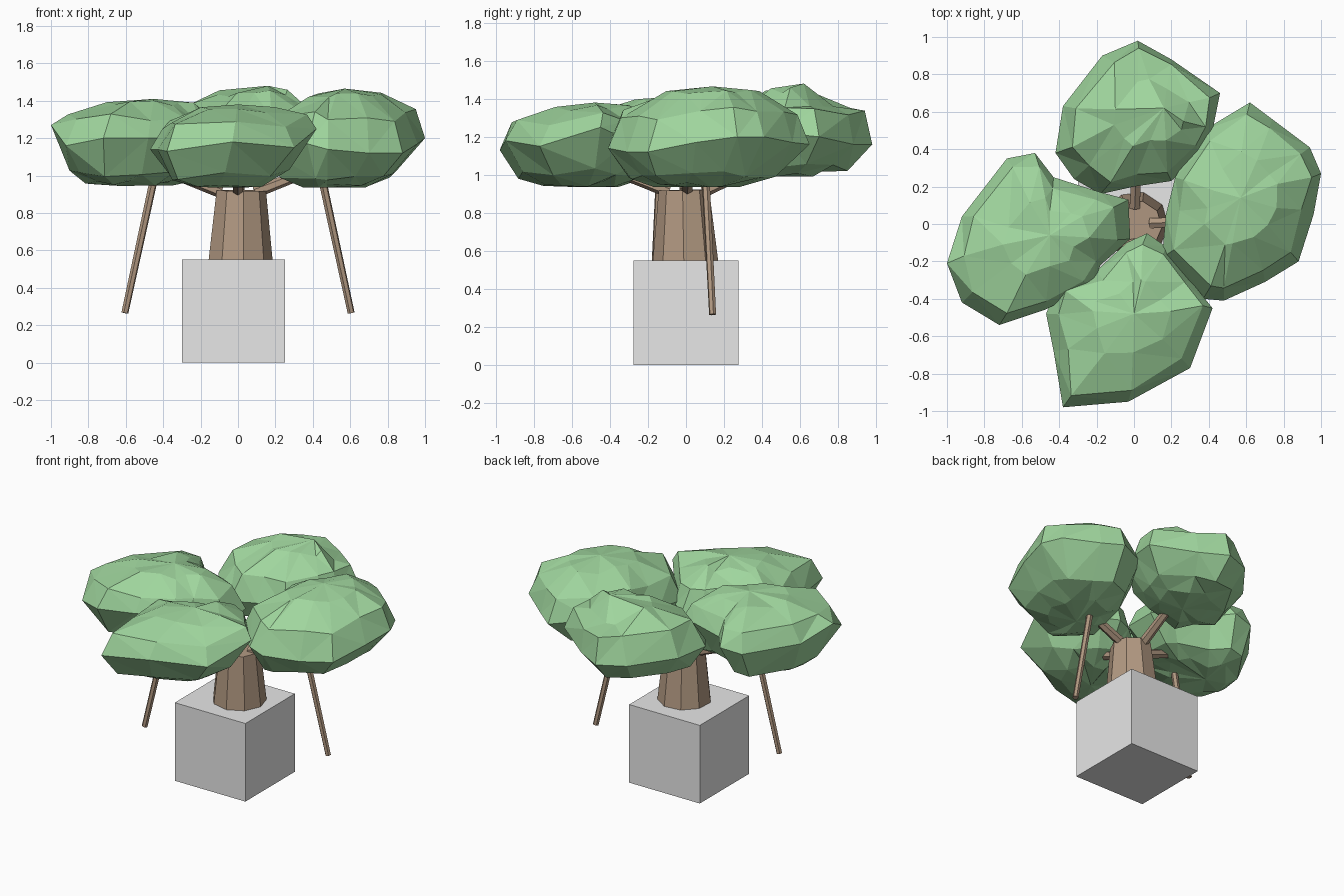
import bpy, bmesh, math, random
from mathutils import Vector

if "Cube" in bpy.data.objects:
    bpy.data.objects.remove(bpy.data.objects["Cube"])

random.seed(4)


def material(name, rgb):
    m = bpy.data.materials.new(name)
    m.diffuse_color = (*rgb, 1)
    m.use_nodes = True
    m.node_tree.nodes["Principled BSDF"].inputs["Base Color"].default_value = m.diffuse_color
    return m


LEAF = material("leaf green", (0.35, 0.67, 0.34))
BARK = material("bark brown", (0.44, 0.315, 0.22))
STONE = material("block grey", (0.80, 0.80, 0.80))


def finish(name, bm, mat):
    bmesh.ops.recalc_face_normals(bm, faces=bm.faces[:])
    me = bpy.data.meshes.new(name)
    bm.to_mesh(me)
    bm.free()
    me.materials.append(mat)
    ob = bpy.data.objects.new(name, me)
    bpy.context.collection.objects.link(ob)
    return ob


def rod(name, a, b, r1, r2, sides):
    """Tapered flat-sided rod from a to b."""
    a, b = Vector(a), Vector(b)
    bm = bmesh.new()
    bmesh.ops.create_cone(bm, cap_ends=True, segments=sides,
                          radius1=r1, radius2=r2, depth=(b - a).length)
    ob = finish(name, bm, BARK)
    ob.location = (a + b) / 2
    ob.rotation_euler = (b - a).to_track_quat('Z', 'Y').to_euler()
    return ob


def clump(name, outline, peak, base, inset=0.3, step_y=9, step_z=9):
    """Faceted leaf mass: rim rings closing towards a peak and a base point.
    Behind step_y the top is held down to step_z."""
    peak, base = Vector(peak), Vector(base)
    # target point, share of the way inward, share of the height change
    steps = [(base, 0.3 + inset, 0.95), (base, inset, 0.74), (base, 0, 0),
             (peak, 0.15, 0.53), (peak, 0.55, 0.88)]
    bm = bmesh.new()
    rings = []
    for target, t, f in steps:
        ring = []
        for p in outline:
            p = Vector(p)
            q = p.lerp(target, t)
            q.z = p.z + (target.z - p.z) * f
            if t:
                q += Vector([random.uniform(-0.018, 0.018) for _ in range(3)])
            q.z = min(max(q.z, base.z), peak.z)
            if q.y > step_y:
                q.z = min(q.z, step_z)
            ring.append(bm.verts.new(q))
        rings.append(ring)
    n = len(outline)
    for lo, hi in zip(rings, rings[1:]):
        for i in range(n):
            j = (i + 1) % n
            bm.faces.new((lo[i], lo[j], hi[j], hi[i]))
    for ring, tip in ((rings[0], base), (rings[-1], peak)):
        v = bm.verts.new(tip)
        for i in range(n):
            bm.faces.new((ring[i], ring[(i + 1) % n], v))
    bmesh.ops.triangulate(bm, faces=bm.faces[:], quad_method='BEAUTY')
    return finish(name, bm, LEAF)


# Square block under the trunk
bm = bmesh.new()
bmesh.ops.create_cube(bm, size=0.55)
block = finish("base_block", bm, STONE)
block.location = (-0.025, 0, 0.275)

# Trunk
trunk = rod("trunk", (0.01, 0, 0.5), (0.015, -0.01, 0.92), 0.18, 0.135, 9)

# Branches into each leaf mass
for side, end in (("left", (-0.45, -0.02, 1.05)), ("right", (0.45, 0.02, 1.05)),
                  ("front", (0, -0.45, 1.05)), ("back", (0.02, 0.45, 1.08))):
    start = (0.2 * end[0], 0.2 * end[1], 0.91)
    rod(side + "_branch", start, end, 0.032, 0.026, 6)

# Hanging props on opposite sides
rod("right_prop", (0.605, 0.14, 0.265), (0.435, 0.1, 1.05), 0.019, 0.022, 6)
rod("left_prop", (-0.605, -0.175, 0.265), (-0.435, -0.135, 1.05), 0.019, 0.022, 6)

# Leaf masses
clump("left_foliage",
      [(-1.0, -0.21, 1.27), (-0.92, 0.04, 1.2), (-0.68, 0.35, 1.18), (-0.53, 0.38, 1.2),
       (-0.43, 0.25, 1.2), (-0.18, 0.17, 1.2), (-0.03, 0.13, 1.13), (-0.02, -0.08, 1.12),
       (-0.18, -0.22, 1.16), (-0.22, -0.33, 1.2), (-0.48, -0.46, 1.2),
       (-0.72, -0.54, 1.2), (-0.92, -0.42, 1.16)],
      (-0.45, -0.06, 1.41), (-0.64, -0.05, 0.945), 0.24)
clump("right_foliage",
      [(0.15, -0.18, 1.14), (0.17, 0.05, 1.17), (0.22, 0.25, 1.2), (0.37, 0.5, 1.2),
       (0.62, 0.65, 1.16), (0.74, 0.56, 1.17), (0.94, 0.41, 1.2), (1.0, 0.27, 1.2),
       (0.96, 0.05, 1.17), (0.88, -0.2, 1.12), (0.7, -0.31, 1.12), (0.48, -0.41, 1.14),
       (0.37, -0.4, 1.17)],
      (0.57, 0.14, 1.465), (0.48, 0.0, 0.935), 0.28)
clump("front_foliage",
      [(-0.47, -0.48, 1.14), (-0.43, -0.68, 1.14), (-0.38, -0.98, 1.13), (-0.03, -0.95, 1.18),
       (0.3, -0.77, 1.15), (0.42, -0.45, 1.25), (0.3, -0.3, 1.18), (0.17, -0.12, 1.13),
       (0.07, -0.05, 1.12), (-0.04, -0.1, 1.12), (-0.2, -0.25, 1.15), (-0.42, -0.35, 1.18)],
      (0.0, -0.48, 1.38), (-0.12, -0.57, 0.935), 0.28)
clump("back_foliage",
      [(-0.42, 0.38, 1.18), (-0.38, 0.63, 1.18), (-0.17, 0.9, 1.17), (0.02, 0.98, 1.16),
       (0.2, 0.88, 1.16), (0.46, 0.7, 1.2), (0.42, 0.5, 1.22), (0.35, 0.37, 1.18),
       (0.2, 0.23, 1.15), (0.0, 0.2, 1.15), (-0.18, 0.16, 1.13), (-0.32, 0.24, 1.15)],
      (0.16, 0.62, 1.48), (0.0, 0.48, 0.99), 0.26, 0.64, 1.36)
